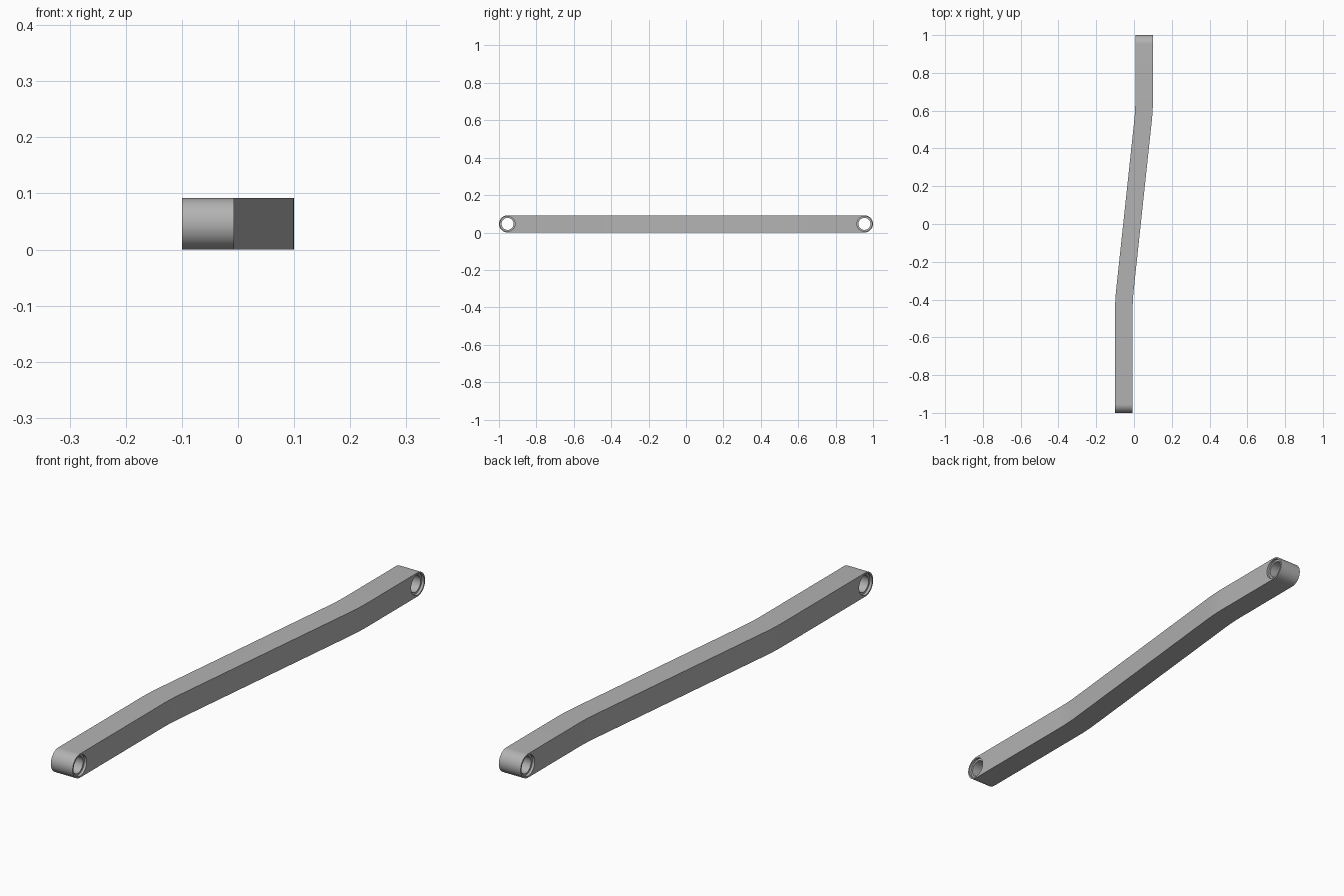
import bpy, bmesh, math
from mathutils import Matrix

cube = bpy.data.objects.get("Cube")
if cube:
    bpy.data.objects.remove(cube)

R = 0.046          # half height and end radius
HALF_W = 0.0465    # half thickness
SHIFT = 0.0535     # sideways offset of each straight end
END_Y = 1 - R      # pivot hole centre
BEND_FRONT, BEND_BACK, BEND_R = -0.4, 0.6, 0.05

grey = bpy.data.materials.new("satin grey metal")
grey.use_nodes = True
grey.diffuse_color = (0.45, 0.45, 0.45, 1)
grey.node_tree.nodes["Principled BSDF"].inputs["Base Color"].default_value = grey.diffuse_color


def ramp(t):
    """Integral of a softened step: rounds each bend."""
    if t <= -BEND_R:
        return 0
    if t >= BEND_R:
        return t
    return (t + BEND_R) ** 2 / (4 * BEND_R)


def centre_x(y):
    slope = 2 * SHIFT / (BEND_BACK - BEND_FRONT)
    return -SHIFT + slope * (ramp(y - BEND_FRONT) - ramp(y - BEND_BACK))


# Stations along the bar: rounded ends and softened bends
STEPS = 16
angles = [math.pi / 2 * i / STEPS for i in range(STEPS + 1)]
cap = [(END_Y + R * math.sin(a), R * math.cos(a)) for a in angles]
bends = [(b + BEND_R * k / 4, R) for b in (BEND_FRONT, BEND_BACK) for k in range(-4, 5)]
stations = [(-y, h) for y, h in reversed(cap)] + bends + cap

# Bar body
bm = bmesh.new()
rings = []
for y, h in stations:
    x = centre_x(y)
    rings.append([bm.verts.new((x + sx * HALF_W, y, R + sz * h))
                  for sx, sz in ((-1, -1), (1, -1), (1, 1), (-1, 1))])
for a, b in zip(rings, rings[1:]):
    for i in range(4):
        j = (i + 1) % 4
        bm.faces.new((a[i], a[j], b[j], b[i]))
bmesh.ops.remove_doubles(bm, verts=bm.verts, dist=1e-5)
bmesh.ops.dissolve_degenerate(bm, edges=bm.edges, dist=1e-5)
bmesh.ops.recalc_face_normals(bm, faces=bm.faces)
mesh = bpy.data.meshes.new("link_bar")
bm.to_mesh(mesh)
bm.free()
mesh.materials.append(grey)
bar = bpy.data.objects.new("link_bar", mesh)
bpy.context.collection.objects.link(bar)


def cut_bore(name, radius, x, y, length):
    """Cut a round bore running along x."""
    bpy.ops.mesh.primitive_cylinder_add(vertices=48, radius=radius, depth=length,
                                        location=(x, y, R), rotation=(0, math.pi / 2, 0))
    cutter = bpy.context.object
    cutter.name = name
    cutter.data.materials.append(grey)
    cutter.hide_render = True
    bpy.context.view_layer.objects.active = bar
    mod = bar.modifiers.new(name, 'BOOLEAN')
    mod.operation, mod.solver, mod.object = 'DIFFERENCE', 'EXACT', cutter
    bpy.ops.object.modifier_apply(modifier=mod.name)
    bpy.data.objects.remove(cutter)


# Through hole with a shallow recess on both faces, at each end
for label, side in (("front", -1), ("back", 1)):
    x, y = side * SHIFT, side * END_Y
    cut_bore(label + "_hole", 0.032, x, y, 0.2)
    for s in (-1, 1):
        cut_bore(label + "_recess", 0.040, x + s * HALF_W, y, 0.02)

bpy.ops.object.select_all(action='DESELECT')
bar.select_set(True)
bpy.context.view_layer.objects.active = bar
bpy.ops.object.shade_smooth_by_angle(angle=math.radians(30))
